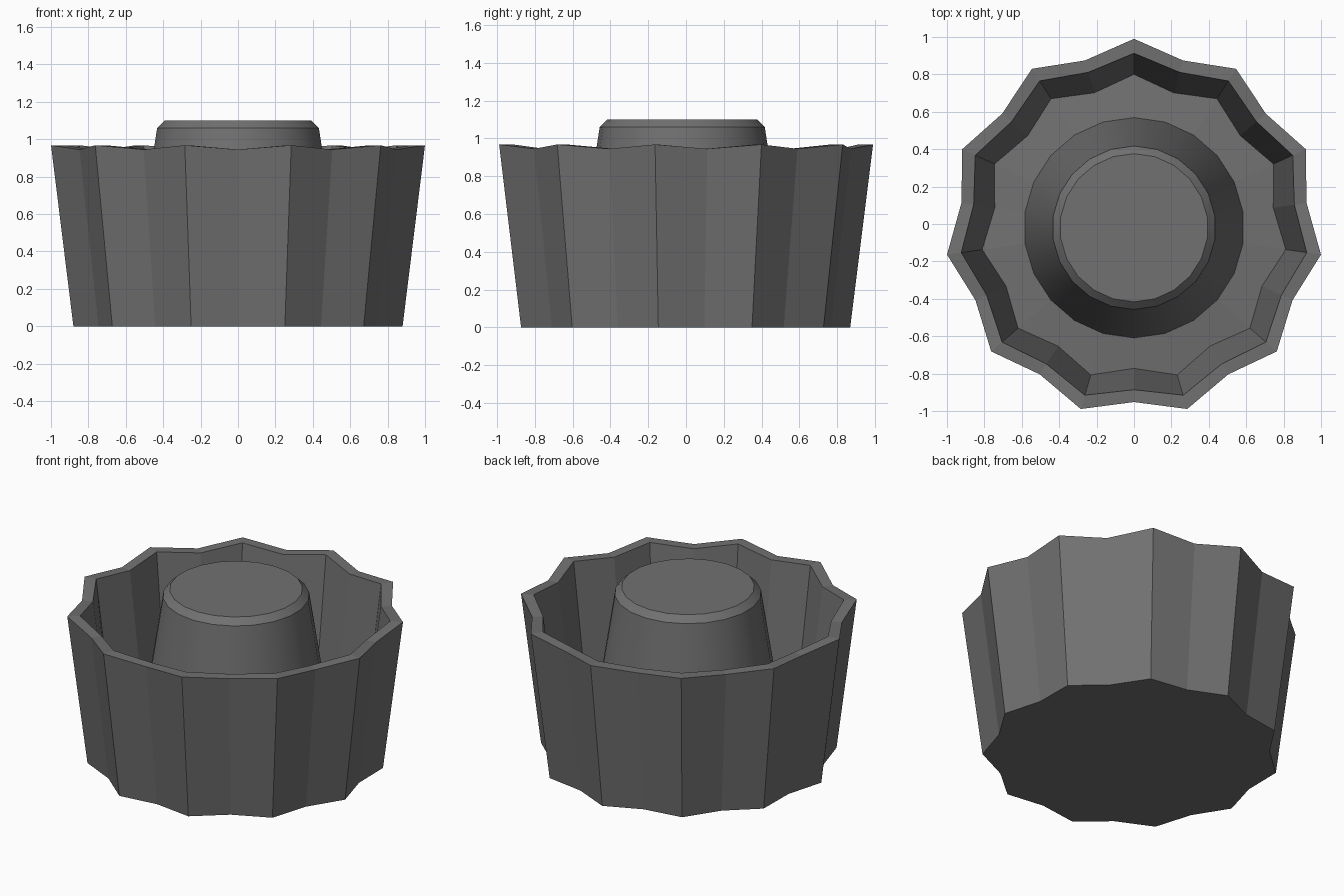
import bpy, bmesh, math

if "Cube" in bpy.data.objects:
    bpy.data.objects.remove(bpy.data.objects["Cube"])

N = 22          # 11 points and 11 valleys
CY = -0.02      # the star's own centre sits slightly behind its bounds

grey = bpy.data.materials.new("dark grey")
grey.diffuse_color = (0.165, 0.165, 0.165, 1)
grey.use_nodes = True
grey.node_tree.nodes["Principled BSDF"].inputs["Base Color"].default_value = grey.diffuse_color


def ring(bm, peak, valley, z_peak, z_valley):
    """Star ring with one point facing the back."""
    verts = []
    for i in range(N):
        a = math.pi / 2 + i * 2 * math.pi / N
        r, z = (peak, z_peak) if i % 2 == 0 else (valley, z_valley)
        verts.append(bm.verts.new((r * math.cos(a), CY + r * math.sin(a), z)))
    return verts


# Fluted cup and centre plug, lofted as one closed surface
rings = [
    (0.889, 0.82, 0.0, 0.0),       # underside
    (1.01, 0.932, 0.968, 0.945),   # outer rim
    (0.933, 0.866, 0.968, 0.945),  # inner rim
    (0.82, 0.752, 0.05, 0.05),     # foot of inner wall
    (0.589, 0.589, 0.07, 0.07),    # foot of plug
    (0.437, 0.437, 1.06, 1.06),    # plug shoulder
    (0.396, 0.396, 1.10, 1.10),    # plug top
]
bm = bmesh.new()
loops = [ring(bm, *r) for r in rings]
for k in range(len(loops) - 1):
    lo, hi = loops[k], loops[k + 1]
    for i in range(N):
        j = (i + 1) % N
        f = bm.faces.new((lo[i], lo[j], hi[j], hi[i]))
        f.smooth = k >= 4          # only the round plug is smooth
bm.faces.new(loops[0][::-1])
bm.faces.new(loops[-1])

# Keep the plug's shoulder, top and foot edges crisp
for k in (4, 5, 6):
    for i in range(N):
        e = bm.edges.get((loops[k][i], loops[k][(i + 1) % N]))
        e.smooth = False
bmesh.ops.recalc_face_normals(bm, faces=bm.faces)

mesh = bpy.data.meshes.new("fluted_cup")
bm.to_mesh(mesh)
bm.free()
mesh.materials.append(grey)
cup = bpy.data.objects.new("fluted_cup", mesh)
bpy.context.collection.objects.link(cup)
